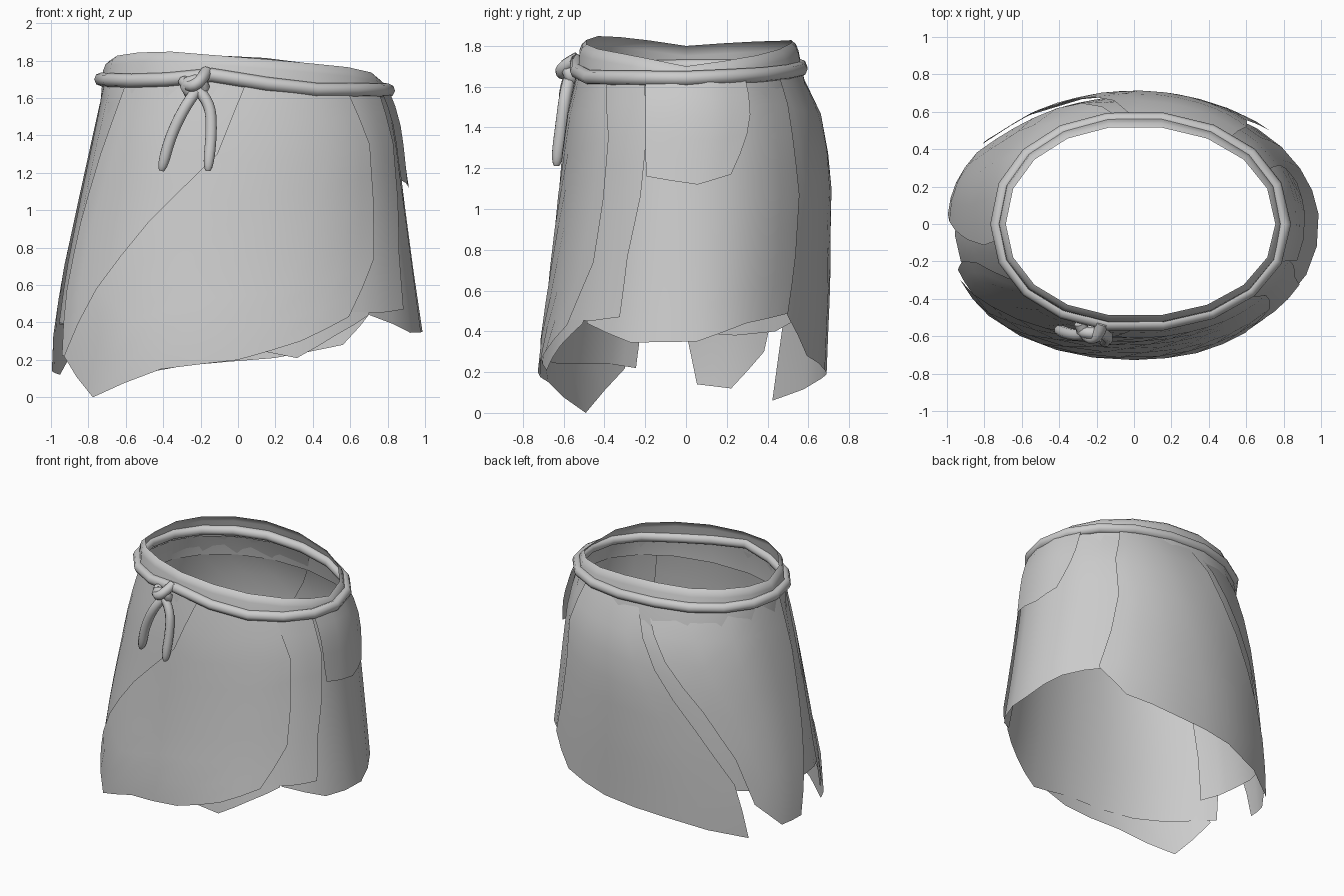
import bpy
from math import sin, cos, radians, pi

if "Cube" in bpy.data.objects:
    bpy.data.objects.remove(bpy.data.objects["Cube"])

# Body shape: height, right, left, front and back reach
LEVELS = [(0.0, 1.01, .99, .71, .66), (.3, 1.0, .98, .70, .67), (.65, .95, .93, .65, .685),
          (1.1, .89, .84, .60, .69), (1.43, .85, .77, .57, .66), (1.65, .79, .72, .53, .56),
          (1.78, .80, .725, .53, .55), (1.86, .79, .69, .50, .52)]


def lerp_table(table, v):
    """Linear lookup in a list of (key, value...) rows."""
    if v <= table[0][0]:
        return table[0][1:]
    for a, b in zip(table, table[1:]):
        if v <= b[0]:
            f = (v - a[0]) / (b[0] - a[0])
            return tuple(p + (q - p) * f for p, q in zip(a[1:], b[1:]))
    return table[-1][1:]


def surface(deg, z, off=0.0):
    """Point on the body; 0 = right, 90 = back, 180 = left, -90 = front."""
    xp, xn, yn, yp = lerp_table(LEVELS, z)
    c, s = cos(radians(deg)), sin(radians(deg))
    rx = (xp if c > 0 else xn) + off
    ry = (yp if s > 0 else yn) + off
    x = rx * abs(c) ** .95 * (1 if c > 0 else -1)
    y = ry * abs(s) ** .95 * (1 if s > 0 else -1)
    return (x, y, z)


def finish(ob, angle):
    bpy.ops.object.select_all(action='DESELECT')
    ob.select_set(True)
    bpy.context.view_layer.objects.active = ob
    if ob.type == 'CURVE':
        bpy.ops.object.convert(target='MESH')
    bpy.ops.object.shade_smooth_by_angle(angle=radians(angle))


def sheet(name, rows, closed=False):
    """Cloth sheet from rows of points."""
    n = len(rows[0])
    faces = []
    for r in range(len(rows) - 1):
        for c in range(n if closed else n - 1):
            d = (c + 1) % n
            faces.append(((r + 1) * n + c, (r + 1) * n + d, r * n + d, r * n + c))
    me = bpy.data.meshes.new(name)
    me.from_pydata([p for row in rows for p in row], [], faces)
    ob = bpy.data.objects.new(name, me)
    bpy.context.collection.objects.link(ob)
    finish(ob, 50)


def panel(name, left, right, hem, off, top=1.66, rows=8):
    """Hanging panel: side edges as angles from top to hem, hem as (angle, z)."""
    pts = []
    for a, b in zip(hem, hem[1:]):
        pts += [a, ((a[0] + b[0]) / 2, (a[1] + b[1]) / 2)]
    pts.append(hem[-1])
    k = len(left) - 1
    lt = [(i / k, a) for i, a in enumerate(left)]
    rt = [(i / k, a) for i, a in enumerate(right)]
    grid = []
    for r in range(rows + 1):
        f = r / rows
        a, b = lerp_table(lt, f)[0], lerp_table(rt, f)[0]
        row = []
        for deg, z in pts:
            s = (deg - pts[0][0]) / (pts[-1][0] - pts[0][0])
            row.append(surface(a + (b - a) * s, top + (z - top) * f, off * min(1, .4 + 3 * f)))
        grid.append(row)
    sheet(name, grid)


def tube(name, pts, radius, closed=False, kind='POLY', tip=False):
    cu = bpy.data.curves.new(name, 'CURVE')
    cu.dimensions = '3D'
    cu.bevel_depth = radius
    cu.bevel_resolution = 2
    cu.resolution_u = 4
    cu.use_fill_caps = True
    sp = cu.splines.new(kind)
    sp.points.add(len(pts) - 1)
    for p, co in zip(sp.points, pts):
        p.co = (*co, 1)
    if tip:
        sp.points[-1].radius = .4
    sp.use_cyclic_u = closed
    if kind == 'NURBS':
        sp.order_u = 3
        sp.use_endpoint_u = not closed
    ob = bpy.data.objects.new(name, cu)
    bpy.context.collection.objects.link(ob)
    finish(ob, 60)


# Waistband with an uneven rim that leans inward
RIM = [(-180, 1.80), (-150, 1.84), (-122, 1.85), (-90, 1.82), (-60, 1.785), (-30, 1.755),
       (0, 1.70), (45, 1.76), (90, 1.83), (150, 1.82), (180, 1.80)]
angles = [-180 + 20 * i for i in range(18)]
rim = [lerp_table(RIM, a)[0] for a in angles]
band = []
for drop, off in ((0, -.035), (.02, -.012), (.05, .0)):
    row = []
    for a, z in zip(angles, rim):
        p = surface(a, 1.66, off)
        row.append((p[0], p[1], z - drop))
    band.append(row)
band.append([surface(a, 1.5, -.012) for a in angles])
sheet("waistband", band, closed=True)

# Overlapping cloth panels
panel("front_panel", [-88, -97, -121, -141, -157], [-45, -38, -39, -42, -55],
      [(-157, .22), (-139, 0), (-113, .15), (-90, .2), (-72, .30), (-55, .43)], .024)
panel("front_left_panel", [-146, -155, -162, -164, -161], [-45, -45, -45, -45, -46],
      [(-161, .22), (-150, .24), (-120, .24), (-90, .27), (-73, .21), (-60, .33), (-46, .44)], .01)
panel("front_right_panel", [-60, -56, -54, -54, -56], [-21, -18, -20, -25, -27],
      [(-56, .46), (-42, .45), (-27, .47)], .012)
panel("right_panel", [-50, -50, -48, -46, -45], [56, 54, 54, 52, 48],
      [(-45, .44), (-22, .345), (4, .35), (25, .44), (48, .49)], -.004)
panel("back_panel", [52, 48, 50, 48, 44], [90, 104, 122, 138, 143],
      [(44, .48), (58, .28), (80, .21), (105, .17), (143, .06)], .024)
panel("left_panel", [95, 109, 127, 140, 147], [188, 190, 187, 182, 176],
      [(147, .3), (162, .12), (176, .14)], .012)
panel("left_under_panel", [75, 85, 95, 108, 118], [215, 210, 208, 207, 207],
      [(118, .5), (140, .40), (160, .38), (185, .4), (207, .38)], -.006)
panel("right_patch", [-20, -19, -18, -18, -17], [29, 28, 26, 22, 17],
      [(-17, 1.16), (4, 1.12), (17, 1.17)], .028, rows=5)

# Rope belt
BELT = [(-180, 1.70), (-125, 1.69), (-103, 1.73), (-67, 1.645), (0, 1.64), (45, 1.66),
        (100, 1.70), (180, 1.70)]
tube("rope_belt", [surface(a, lerp_table(BELT, a)[0], .01) for a in angles], .037, True)

# Knot: a ring over a crossing strand
kx, ky, kz = -.23, -.57, 1.68
tube("knot_ring", [(kx + .05 * cos(t * pi / 4), ky - .015 * sin(t * pi / 4),
                    kz - .02 + .035 * sin(t * pi / 4)) for t in range(8)], .032, True)
tube("knot_cross", [(kx - .06, ky + .04, kz + .01), (kx - .03, ky - .04, kz - .03),
                    (kx + .04, ky - .04, kz + .02), (kx + .06, ky + .04, kz + .06)],
     .032, kind='NURBS')

# Hanging rope ends with rounded tips
tube("rope_end_left", [(-.22, -.57, 1.64), (-.27, -.60, 1.58), (-.36, -.585, 1.40),
                       (-.405, -.565, 1.23), (-.41, -.565, 1.21)], .032, kind='NURBS', tip=True)
tube("rope_end_right", [(-.21, -.57, 1.64), (-.15, -.59, 1.58), (-.14, -.61, 1.42),
                        (-.16, -.635, 1.23), (-.16, -.635, 1.21)], .032, kind='NURBS', tip=True)
